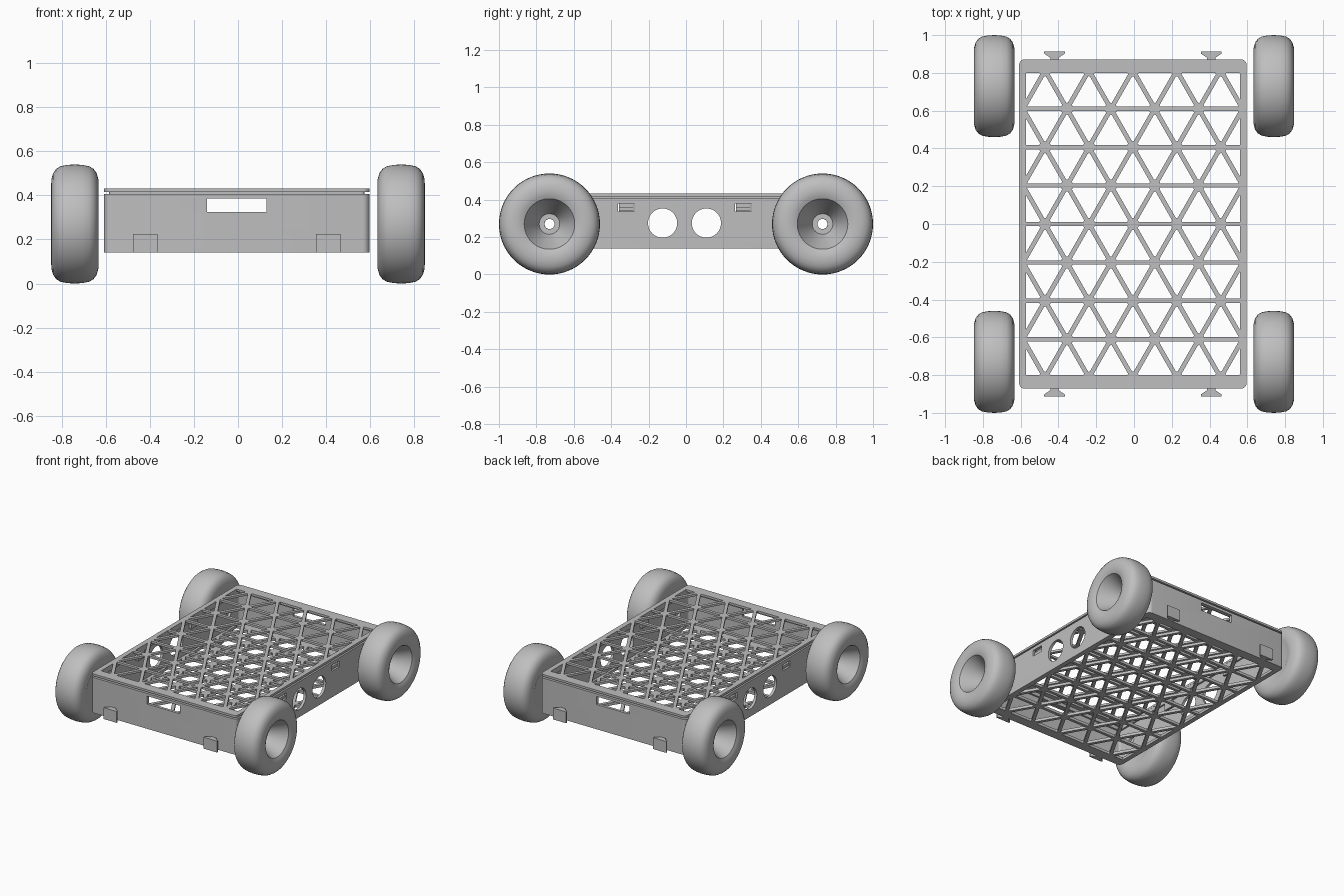
import bpy, bmesh, math
from mathutils import Matrix, Vector

cube = bpy.data.objects.get("Cube")
if cube:
    bpy.data.objects.remove(cube, do_unlink=True)

grey = bpy.data.materials.new("light grey")
grey.use_nodes = True
color = (0.52, 0.52, 0.52, 1)
grey.diffuse_color = color
grey.node_tree.nodes["Principled BSDF"].inputs["Base Color"].default_value = color

CX = -0.006                 # chassis centre
HX, HY = 0.602, 0.872       # chassis half size
WALL = 0.02
WHEEL_Y, AXLE_Z = 0.73, 0.27


def finish(name, bm, smooth=False):
    bmesh.ops.recalc_face_normals(bm, faces=bm.faces[:])
    mesh = bpy.data.meshes.new(name)
    bm.to_mesh(mesh)
    bm.free()
    mesh.materials.append(grey)
    obj = bpy.data.objects.new(name, mesh)
    bpy.context.collection.objects.link(obj)
    if smooth:
        smooth_object(obj)
    return obj


def smooth_object(obj):
    bpy.ops.object.select_all(action='DESELECT')
    obj.select_set(True)
    bpy.context.view_layer.objects.active = obj
    bpy.ops.object.shade_smooth_by_angle(angle=math.radians(35))


def box(bm, center, size, angle=0):
    m = Matrix.Translation(center) @ Matrix.Rotation(angle, 4, 'Z') @ Matrix.Diagonal((*size, 1))
    bmesh.ops.create_cube(bm, size=1, matrix=m)


def cylinder(bm, center, radius, depth, segments, axis='Z'):
    m = Matrix.Translation(center)
    if axis == 'X':
        m = m @ Matrix.Rotation(math.pi / 2, 4, 'Y')
    bmesh.ops.create_cone(bm, cap_ends=True, segments=segments, radius1=radius,
                          radius2=radius, depth=depth, matrix=m)


def rounded_rect(hx, hy, r, n=6):
    points = []
    for i, (sx, sy) in enumerate([(1, 1), (-1, 1), (-1, -1), (1, -1)]):
        for k in range(n + 1):
            a = (i + k / n) * math.pi / 2
            points.append((CX + sx * (hx - r) + r * math.cos(a),
                           sy * (hy - r) + r * math.sin(a)))
    return points


def ring(bm, outer, inner, z0, z1):
    loops = [[bm.verts.new((x, y, z)) for x, y in pts]
             for pts, z in ((outer, z0), (outer, z1), (inner, z1), (inner, z0))]
    n = len(outer)
    for a in range(4):
        p, q = loops[a], loops[(a + 1) % 4]
        for i in range(n):
            j = (i + 1) % n
            bm.faces.new((p[i], p[j], q[j], q[i]))


# Triangular lattice panel inside a rounded frame
PITCH, ROW = 0.2325, 0.2033


def lattice(bm, z0, z1):
    zc, h = (z0 + z1) / 2, z1 - z0
    ring(bm, rounded_rect(HX, HY, 0.03), rounded_rect(0.566, 0.80, 0.004), z0, z1)
    for row in range(-3, 4):
        box(bm, (CX, row * ROW, zc), (1.15, 0.022, h))
    for row in range(-4, 5):
        for k in range(-5, 6):
            if (k + row) % 2:
                continue
            x, y = CX + k * PITCH / 2, row * ROW
            if abs(k) < 5:
                cylinder(bm, (x, y, zc), 0.033, h, 6)
            for step in (-1, 1):
                if row < 4 and abs(k + step) <= 5:
                    d = Vector((step * PITCH / 2, ROW))
                    box(bm, (x + d.x / 2, y + d.y / 2, zc), (d.length, 0.024, h),
                        math.atan2(d.y, d.x))


# Chassis walls with openings
bm = bmesh.new()
ring(bm, rounded_rect(HX, HY, 0.03), rounded_rect(HX - WALL, HY - WALL, 0.015), 0.14, 0.405)
walls = finish("chassis_walls", bm)

bm = bmesh.new()
for s in (-1, 1):
    wx = CX + s * (HX - WALL / 2)
    for y in (-0.125, 0.109):
        cylinder(bm, (wx, y, 0.275), 0.078, 0.1, 48, 'X')
    for y in (-WHEEL_Y, WHEEL_Y):
        cylinder(bm, (wx, y, AXLE_Z), 0.027, 0.1, 24, 'X')
    for y in (-0.32, 0.305):
        box(bm, (wx, y, 0.358), (0.1, 0.088, 0.045))
    box(bm, (CX, s * (HY - WALL / 2), 0.355), (0.27, 0.1, 0.06))
cutter = finish("opening_cutter", bm)
cutter.hide_render = True
mod = walls.modifiers.new("openings", 'BOOLEAN')
mod.operation = 'DIFFERENCE'
mod.solver = 'EXACT'
mod.object = cutter
bpy.ops.object.select_all(action='DESELECT')
walls.select_set(True)
bpy.context.view_layer.objects.active = walls
bpy.ops.object.modifier_apply(modifier=mod.name)
bpy.data.objects.remove(cutter, do_unlink=True)
smooth_object(walls)

# Floor and lid panels
bm = bmesh.new()
lattice(bm, 0.14, 0.16)
finish("floor_lattice", bm)

bm = bmesh.new()
lattice(bm, 0.416, 0.432)
finish("lid_lattice", bm)

# Lid locating lip and snap tabs that catch the side slots
bm = bmesh.new()
ring(bm, rounded_rect(0.58, 0.85, 0.015), rounded_rect(0.567, 0.837, 0.005), 0.39, 0.417)
finish("lid_lip", bm)

bm = bmesh.new()
for s in (-1, 1):
    for y in (-0.32, 0.305):
        box(bm, (CX + s * 0.573, y, 0.375), (0.012, 0.078, 0.08))
        box(bm, (CX + s * 0.584, y, 0.352), (0.02, 0.078, 0.02))
finish("lid_snap_tabs", bm)

# Dovetail clips on the end walls
bm = bmesh.new()
clip_profile = [(0.022, 0.86), (0.022, 0.88), (0.055, 0.902), (0.055, 0.912)]
for s in (-1, 1):
    for x in (-0.415, 0.415):
        half = [(w, y) for w, y in clip_profile]
        outline = half + [(-w, y) for w, y in reversed(half)]
        face = bm.faces.new([bm.verts.new((CX + x + w, s * y, 0.14)) for w, y in outline])
        top = bmesh.ops.extrude_face_region(bm, geom=[face])["geom"]
        bmesh.ops.translate(bm, vec=(0, 0, 0.085),
                            verts=[v for v in top if isinstance(v, bmesh.types.BMVert)])
finish("end_clips", bm)

# Wheels: rounded tyre with a deep conical hub on the outside
wheel_profile = [(-0.095, 0.027), (-0.095, 0.135), (-0.104, 0.155), (-0.1075, 0.18),
                 (-0.106, 0.205), (-0.099, 0.23), (-0.085, 0.25), (-0.065, 0.262),
                 (-0.035, 0.268), (0, 0.27), (0.035, 0.268), (0.065, 0.262),
                 (0.085, 0.25), (0.099, 0.23), (0.106, 0.205), (0.1075, 0.18),
                 (0.104, 0.155), (0.095, 0.135), (-0.06, 0.055), (-0.06, 0.027)]
for sx, side in ((1, "left"), (-1, "right")):
    for sy, end in ((-1, "front"), (1, "back")):
        bm = bmesh.new()
        c = Vector((sx * 0.74, sy * WHEEL_Y, AXLE_Z))
        vs = [bm.verts.new(c + Vector((sx * t, 0, r))) for t, r in wheel_profile]
        es = [bm.edges.new((vs[i], vs[(i + 1) % len(vs)])) for i in range(len(vs))]
        bmesh.ops.spin(bm, geom=vs + es, cent=c, axis=(1, 0, 0),
                       angle=2 * math.pi, steps=64, use_merge=True)
        bmesh.ops.remove_doubles(bm, verts=bm.verts[:], dist=0.0001)
        finish(f"{end}_{side}_wheel", bm, smooth=True)
